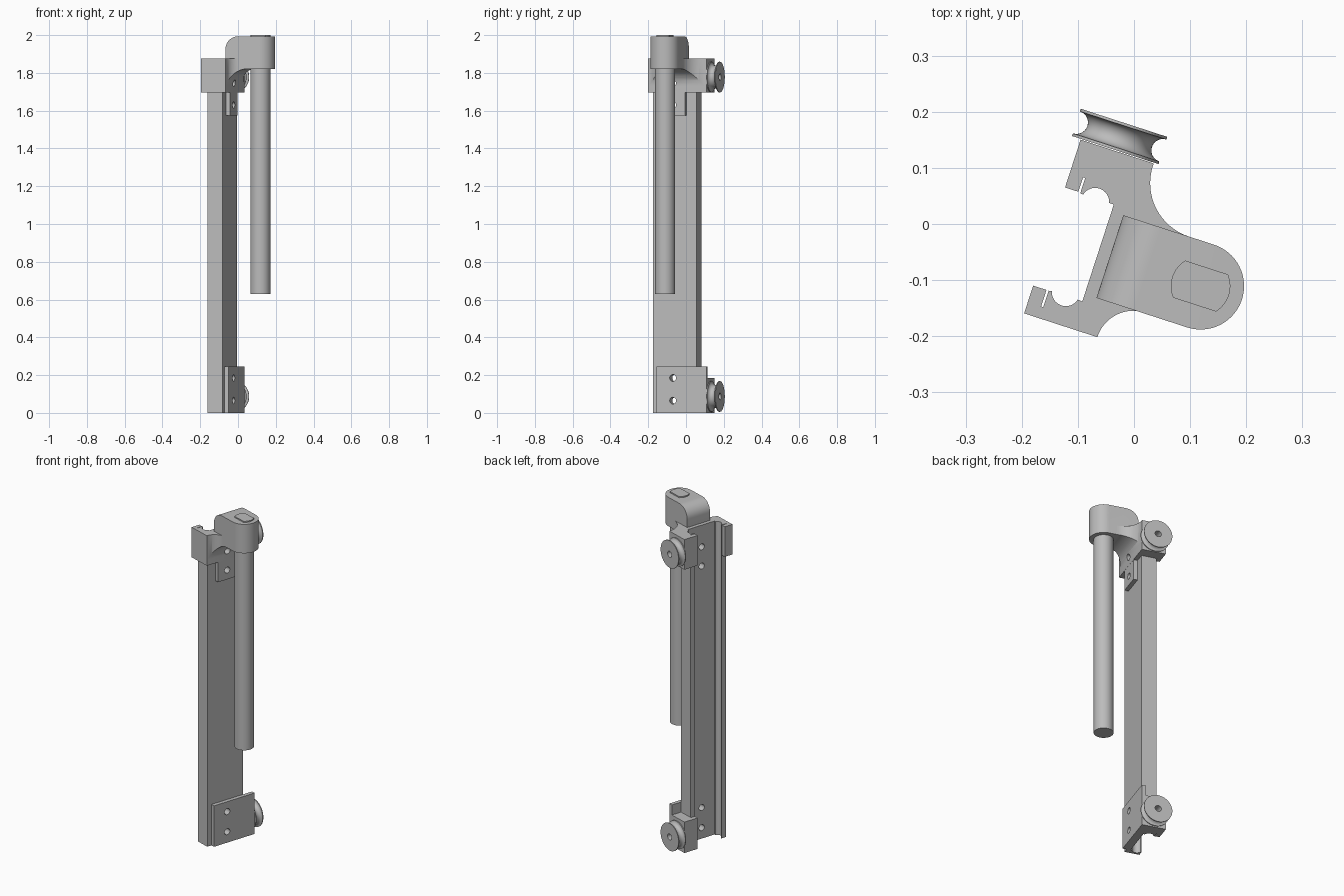
import bpy, bmesh
from math import sin, cos, radians
from mathutils import Matrix

if "Cube" in bpy.data.objects:
    bpy.data.objects.remove(bpy.data.objects["Cube"], do_unlink=True)

# The whole assembly is turned about the vertical axis
TURN = Matrix.Rotation(radians(-18), 4, 'Z')
# Maps a profile in (x, z) so that it is extruded along y
SIDEWAYS = Matrix(((1, 0, 0, 0), (0, 0, 1, 0), (0, 1, 0, 0), (0, 0, 0, 1)))

steel = bpy.data.materials.new("grey_metal")
steel.use_nodes = True
GREY = (0.5, 0.5, 0.5, 1)
steel.diffuse_color = GREY
steel.node_tree.nodes["Principled BSDF"].inputs["Base Color"].default_value = GREY


def arc(cx, cy, r, a0, a1, n=16):
    angles = [radians(a0 + (a1 - a0) * i / n) for i in range(n + 1)]
    return [(cx + r * cos(a), cy + r * sin(a)) for a in angles]


def finish(name, bm):
    bmesh.ops.recalc_face_normals(bm, faces=bm.faces)
    mesh = bpy.data.meshes.new(name)
    bm.to_mesh(mesh)
    bm.free()
    mesh.materials.append(steel)
    obj = bpy.data.objects.new(name, mesh)
    bpy.context.collection.objects.link(obj)
    obj.matrix_world = TURN
    return obj


def prism(name, profile, low, high, frame=None):
    bm = bmesh.new()
    base = bm.faces.new([bm.verts.new((x, y, low)) for x, y in profile])
    top = bmesh.ops.extrude_face_region(bm, geom=[base])["geom"]
    verts = [v for v in top if isinstance(v, bmesh.types.BMVert)]
    bmesh.ops.translate(bm, verts=verts, vec=(0, 0, high - low))
    if frame:
        bm.transform(frame)
    return finish(name, bm)


def box(x0, x1, y0, y1):
    return [(x0, y0), (x1, y0), (x1, y1), (x0, y1)]


def boolean(obj, cutters, operation='DIFFERENCE'):
    bpy.context.view_layer.objects.active = obj
    for cutter in cutters:
        mod = obj.modifiers.new("cut", 'BOOLEAN')
        mod.operation, mod.solver, mod.object = operation, 'EXACT', cutter
        bpy.ops.object.modifier_apply(modifier=mod.name)
        bpy.data.objects.remove(cutter, do_unlink=True)


def smooth(obj):
    bpy.ops.object.select_all(action='DESELECT')
    obj.select_set(True)
    bpy.context.view_layer.objects.active = obj
    bpy.ops.object.shade_smooth_by_angle(angle=radians(30))


def screw_holes(heights):
    cutters = []
    for z in heights:
        bm = bmesh.new()
        bmesh.ops.create_cone(bm, cap_ends=True, segments=24, radius1=0.018, radius2=0.018, depth=0.3,
                              matrix=Matrix.Translation((0, -0.073, z)) @ Matrix.Rotation(radians(90), 4, 'Y'))
        cutters.append(finish("hole_cutter", bm))
    return cutters


TOP_HOLES, BOTTOM_HOLES = (1.63, 1.745), (0.065, 0.185)
BLOCK_TOP, BLOCK_LOW = 1.875, 1.695

# Channel rail with a round groove in each flange
rail_profile = ([(-0.108, -0.191), (-0.023, -0.191), (-0.023, 0.051), (-0.108, 0.051), (-0.108, 0.022)]
                + arc(-0.078, 0.016, 0.025, 166, 14) + [(-0.045, 0.022), (-0.045, -0.16)]
                + arc(-0.078, -0.153, 0.025, -14, -166) + [(-0.108, -0.16)])
rail = prism("channel_rail", rail_profile, 0, BLOCK_TOP)
boolean(rail, screw_holes(TOP_HOLES + BOTTOM_HOLES))
smooth(rail)

# Upper bracket that hooks around the rail and flares into the arm
upper_profile = ([(-0.137, -0.212)] + arc(0.068, -0.212, 0.068, 180, 90)
                 + arc(0.1, 0.109, 0.1, 270, 180)
                 + [(0, 0.1135), (-0.137, 0.1135), (-0.137, 0.024), (-0.112, 0.024), (-0.112, 0.051),
                    (-0.023, 0.051), (-0.023, -0.191), (-0.112, -0.191), (-0.112, -0.16), (-0.137, -0.16)])
upper = prism("upper_bracket", upper_profile, BLOCK_LOW, BLOCK_TOP)
under_profile = [(0.0005, 1.6)] + arc(0.0905, 1.73, 0.09, 180, 90) + [(0.4, 1.82), (0.4, 1.6)]
tongue = prism("tongue", box(-0.023, 0, -0.135, -0.006), 1.575, 1.72)
undercut = prism("undercut", under_profile, -0.4, 0.4, SIDEWAYS)
boolean(upper, [undercut])
boolean(upper, [tongue], 'UNION')
boolean(upper, screw_holes(TOP_HOLES))
smooth(upper)

# Arm with a round nose, a rounded heel and a cross hole
ARM_X, ARM_Y, ARM_R, ARM_TOP = 0.147, -0.0685, 0.0775, 1.993
arm_profile = [(-0.023, ARM_Y - ARM_R)] + arc(ARM_X, ARM_Y, ARM_R, -90, 90, 32) + [(-0.023, ARM_Y + ARM_R)]
arm = prism("handle_arm", arm_profile, 1.82, ARM_TOP)
heel_profile = arc(0.047, ARM_TOP - 0.07, 0.07, 180, 90) + [(0.047, 2.1), (-0.1, 2.1), (-0.1, ARM_TOP - 0.07)]
heel_cutter = prism("heel_cutter", heel_profile, -0.4, 0.4, SIDEWAYS)
cross_cutter = prism("cross_cutter", arc(0.142, 1.96, 0.025, 0, 345, 23), -0.4, 0.4, SIDEWAYS)
heel_cut_arm = [heel_cutter, cross_cutter]
# Lower wedge under the heel follows the flared underside
wedge_profile = [(-0.023, 1.72), (0, 1.72)] + arc(0.09, 1.73, 0.09, 180, 90) + [(0.09, 1.83), (-0.023, 1.83)]
wedge = prism("arm_wedge", wedge_profile, ARM_Y - ARM_R, ARM_Y + ARM_R, SIDEWAYS)
boolean(arm, heel_cut_arm)
boolean(wedge, screw_holes(TOP_HOLES))
smooth(arm)
smooth(wedge)

# Hanging handle rod and its flat-sided upper end
rod = prism("handle_rod", arc(ARM_X, ARM_Y, 0.053, 0, 352.5, 47), 0.63, 1.822)
smooth(rod)
key_profile = arc(ARM_X, ARM_Y, 0.053, -41, 41) + arc(ARM_X, ARM_Y, 0.053, 139, 221)
smooth(prism("rod_end", key_profile, 1.821, 2.0))

# Lower bracket: face plate and wheel block hooked around the rail
plate = prism("lower_plate", box(-0.023, 0, -0.163, 0.1135), 0, 0.245)
boolean(plate, screw_holes(BOTTOM_HOLES))
block_profile = [(-0.137, 0.024), (-0.112, 0.024), (-0.112, 0.051), (-0.023, 0.051),
                 (-0.023, 0.1135), (-0.137, 0.1135)]
prism("lower_block", block_profile, 0, 0.185)

# Grooved wheels spun around the sideways axis
half_section = ([(0.018, 0.14), (0.018, 0.115), (0.081, 0.115), (0.081, 0.12)]
                + arc(0.081, 0.1405, 0.0205, 270, 90, 14)
                + [(0.081, 0.166), (0.018, 0.166), (0.018, 0.14)])
for name, height in (("upper_wheel", 1.778), ("lower_wheel", 0.087)):
    bm = bmesh.new()
    verts = [bm.verts.new((r, y, 0)) for r, y in half_section]
    edges = [bm.edges.new(pair) for pair in zip(verts, verts[1:])]
    bmesh.ops.spin(bm, geom=verts + edges, cent=(0, 0, 0), axis=(0, 1, 0),
                   angle=radians(360), steps=48)
    bmesh.ops.remove_doubles(bm, verts=bm.verts, dist=0.0001)
    bmesh.ops.translate(bm, verts=bm.verts, vec=(-0.0725, 0, height))
    smooth(finish(name, bm))
